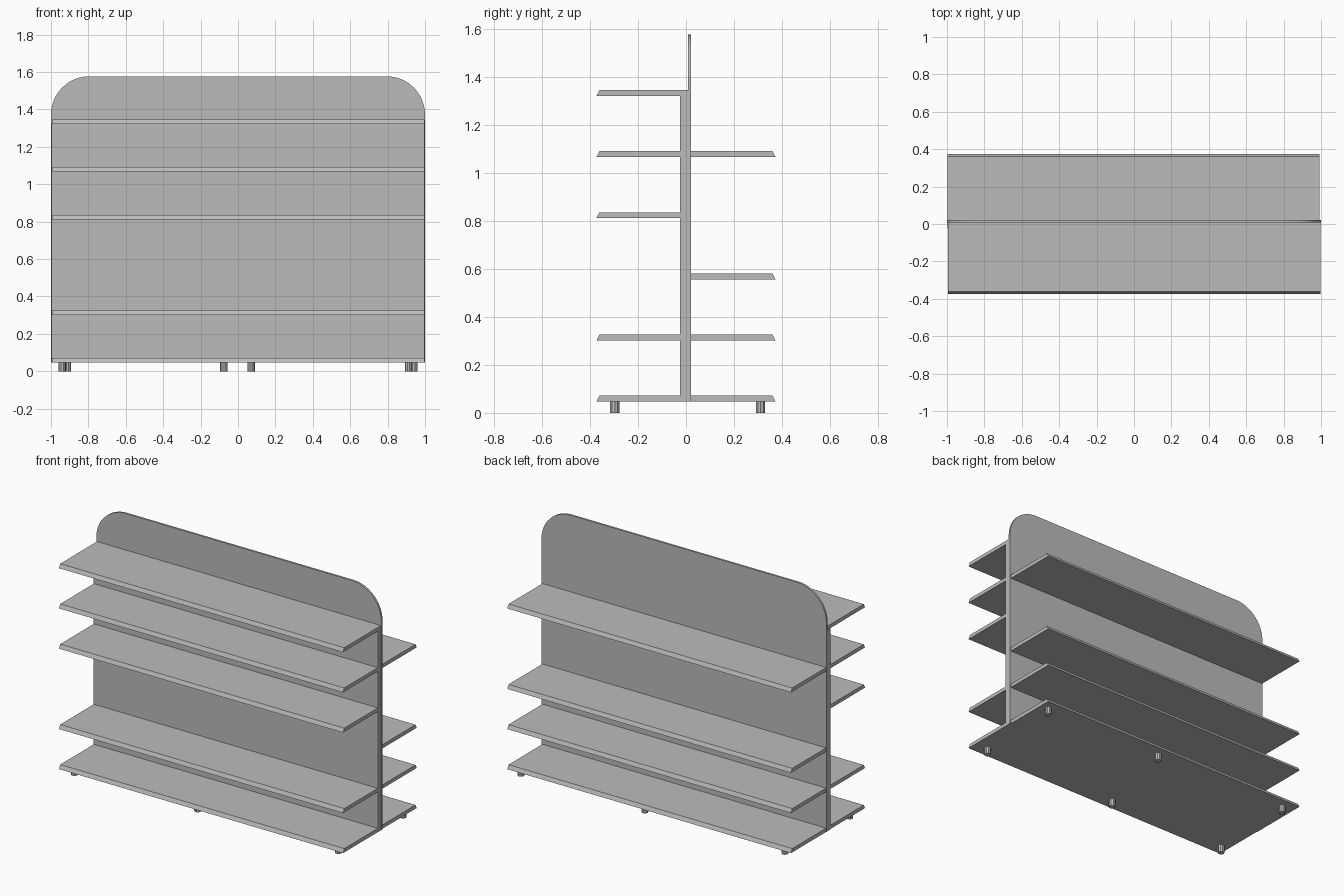
import bpy, bmesh, math

if "Cube" in bpy.data.objects:
    bpy.data.objects.remove(bpy.data.objects["Cube"])

grey = bpy.data.materials.new("shelf grey")
grey.diffuse_color = (0.5, 0.5, 0.5, 1)
grey.use_nodes = True
grey.node_tree.nodes["Principled BSDF"].inputs["Base Color"].default_value = grey.diffuse_color


def prism(name, pts, place, a, b):
    """Extrude a closed 2D profile from a to b; place(u, v, w) maps to 3D."""
    bm = bmesh.new()
    ends = [[bm.verts.new(place(u, v, w)) for u, v in pts] for w in (a, b)]
    n = len(pts)
    bm.faces.new(ends[0])
    bm.faces.new(ends[1][::-1])
    for i in range(n):
        j = (i + 1) % n
        bm.faces.new((ends[0][i], ends[0][j], ends[1][j], ends[1][i]))
    bmesh.ops.recalc_face_normals(bm, faces=bm.faces)
    mesh = bpy.data.meshes.new(name)
    bm.to_mesh(mesh)
    bm.free()
    mesh.materials.append(grey)
    ob = bpy.data.objects.new(name, mesh)
    bpy.context.collection.objects.link(ob)
    return ob


def along_x(u, v, w):
    return (w, u, v)


def along_y(u, v, w):
    return (u, w, v)


def along_z(u, v, w):
    return (u, v, w)


# Thin back board with rounded top corners
R, TOP, BASE = 0.205, 1.577, 0.048
outline = [(-1, BASE), (1, BASE)]
for start, cx in ((0, 1 - R), (90, R - 1)):
    for i in range(13):
        t = math.radians(start + 7.5 * i)
        outline.append((cx + R * math.cos(t), TOP - R + R * math.sin(t)))
prism("back_board", outline, along_y, 0.008, 0.021)

# Thick core in front of the board, ending below the top shelf
prism("core", [(-0.024, BASE), (0.008, BASE), (0.008, 1.322), (-0.024, 1.322)],
      along_x, -0.998, 0.998)

# Shelves with sloped front edges
T = 0.024


def shelf(name, z, inner, side):
    pts = [(inner, z - T), (side * 0.373, z - T), (side * 0.361, z), (inner, z)]
    x0, x1 = (-0.995, 0.998) if side < 0 else (-0.998, 0.993)
    prism(name, pts, along_x, x0, x1)


for i, z in enumerate((0.072, 0.326, 0.836, 1.091)):
    shelf(f"front_shelf_{i}", z, -0.024, -1)
shelf("front_shelf_top", 1.346, 0.008, -1)
for i, z in enumerate((0.072, 0.326, 0.581, 1.091)):
    shelf(f"rear_shelf_{i}", z, 0.021, 1)

# Short round feet
for side, y, xs in (("front", -0.297, (-0.94, -0.075, 0.912)),
                    ("rear", 0.311, (-0.912, 0.07, 0.94))):
    for i, x in enumerate(xs):
        ring = [(x + 0.02 * math.cos(k * math.pi / 5), y + 0.02 * math.sin(k * math.pi / 5))
                for k in range(10)]
        prism(f"{side}_foot_{i}", ring, along_z, 0, 0.048)
